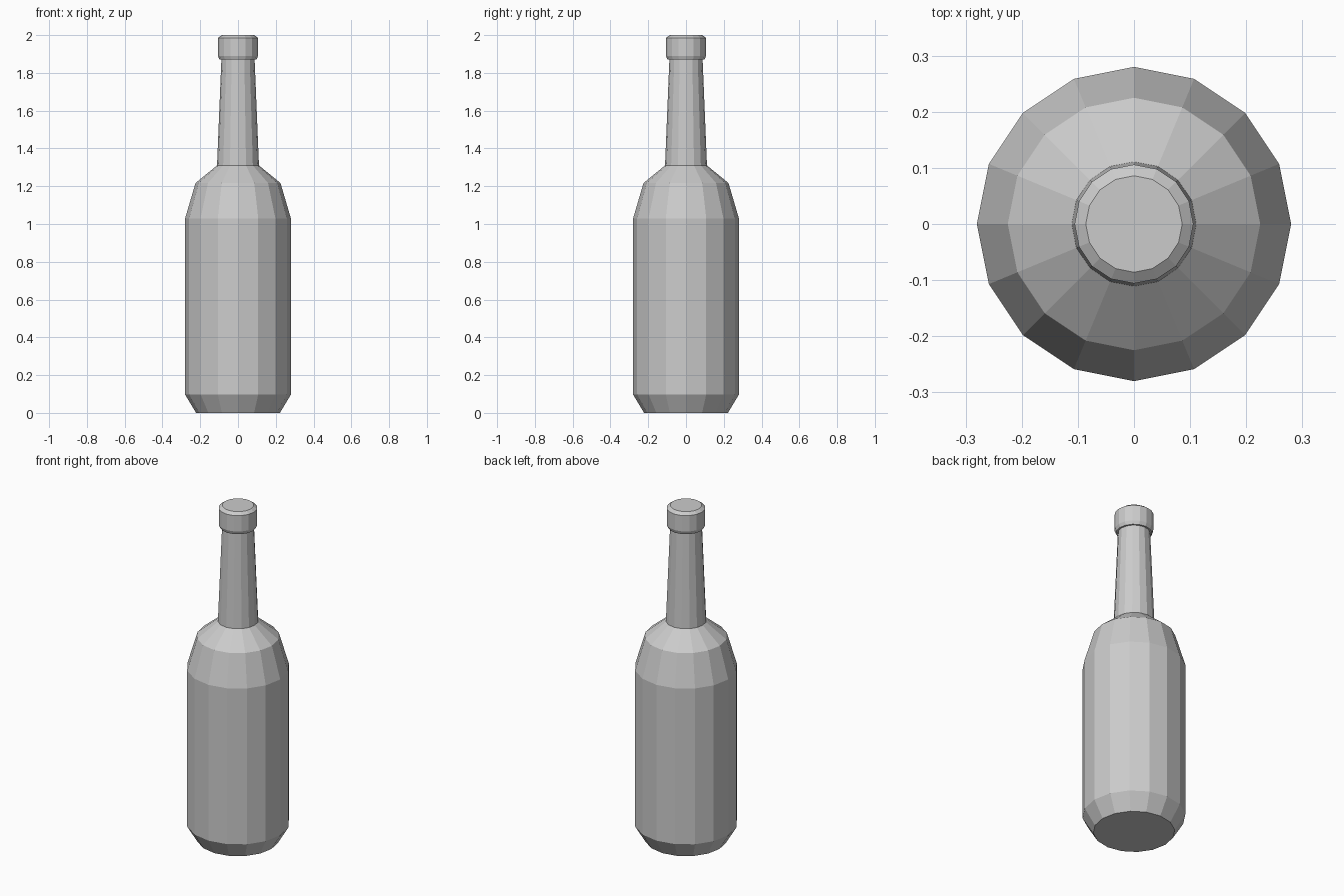
import bpy, bmesh
from math import cos, sin, tau

if "Cube" in bpy.data.objects:
    bpy.data.objects.remove(bpy.data.objects["Cube"])

SIDES = 16


def lathe(name, profile):
    """Closed flat-shaded solid of revolution from (radius, z) points, bottom to top."""
    bm = bmesh.new()
    rings = [[bm.verts.new((r * cos(tau * i / SIDES), r * sin(tau * i / SIDES), z))
              for i in range(SIDES)] for r, z in profile]
    for low, high in zip(rings, rings[1:]):
        for i in range(SIDES):
            j = (i + 1) % SIDES
            bm.faces.new((low[i], low[j], high[j], high[i]))
    bm.faces.new(rings[0][::-1])
    bm.faces.new(rings[-1])
    mesh = bpy.data.meshes.new(name)
    bm.to_mesh(mesh)
    bm.free()
    obj = bpy.data.objects.new(name, mesh)
    bpy.context.collection.objects.link(obj)
    return obj


# Whole bottle as one continuous profile
lathe("bottle", [
    (0.222, 0.0), (0.28, 0.097), (0.28, 1.03),    # base and body
    (0.225, 1.217), (0.111, 1.31),                # shoulder
    (0.088, 1.87),                                # neck
    (0.098, 1.87), (0.106, 1.89),                 # lip underside
    (0.106, 1.985), (0.086, 2.0),                 # lip and top
])
